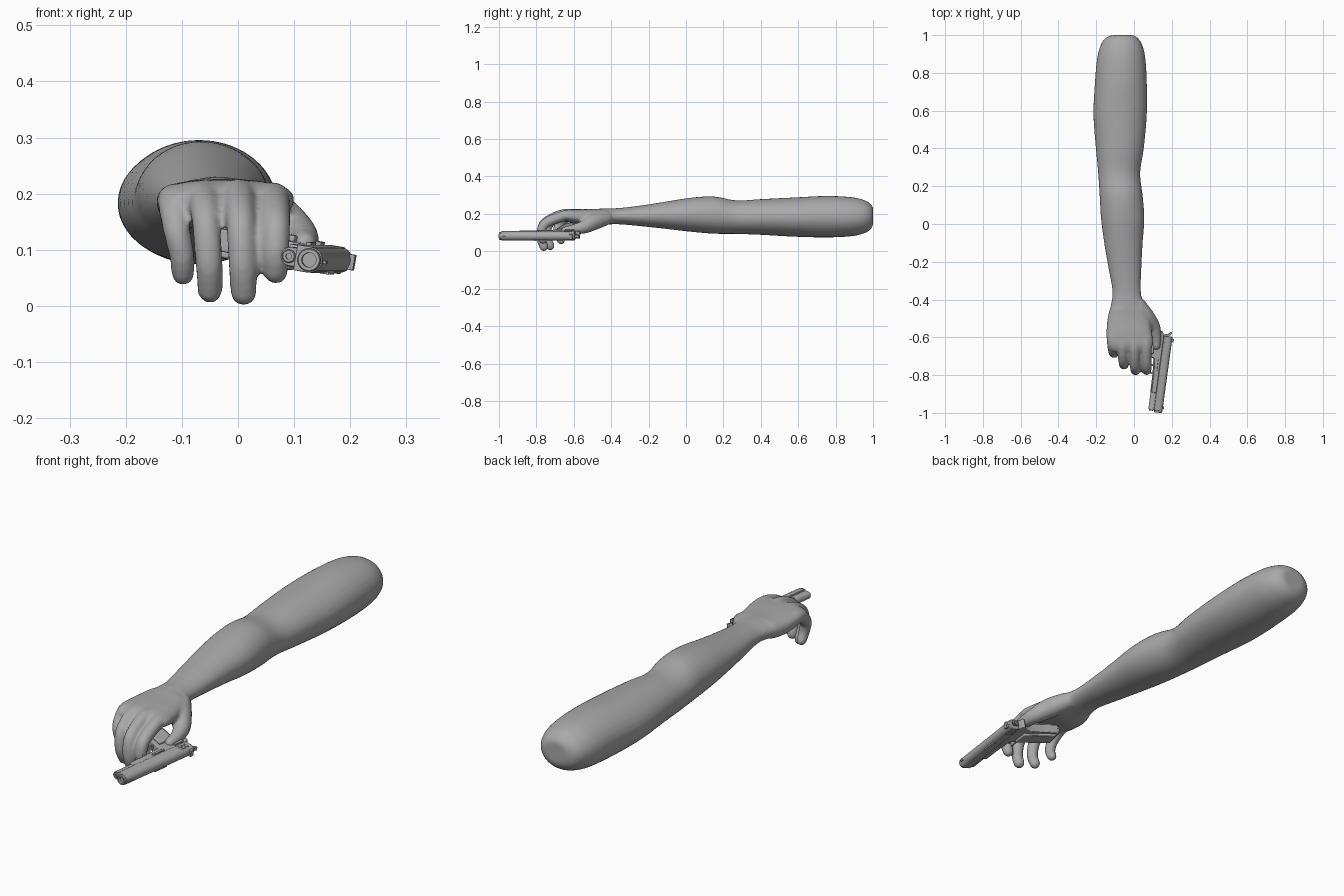
import bpy, bmesh, math
from mathutils import Vector, Matrix

if "Cube" in bpy.data.objects:
    bpy.data.objects.remove(bpy.data.objects["Cube"])

grey = bpy.data.materials.new("plain grey")
grey.diffuse_color = (0.4, 0.4, 0.4, 1)
grey.use_nodes = True
grey.node_tree.nodes["Principled BSDF"].inputs["Base Color"].default_value = grey.diffuse_color


def finish(name, bm, matrix=None):
    bmesh.ops.recalc_face_normals(bm, faces=bm.faces)
    me = bpy.data.meshes.new(name)
    bm.to_mesh(me)
    bm.free()
    me.materials.append(grey)
    ob = bpy.data.objects.new(name, me)
    bpy.context.collection.objects.link(ob)
    if matrix:
        ob.matrix_world = matrix
    return ob


def spline(rows, steps):
    """Catmull-Rom interpolation through rows of numbers."""
    out = []
    for i in range(len(rows) - 1):
        p = [Vector(rows[min(max(i + k, 0), len(rows) - 1)]) for k in (-1, 0, 1, 2)]
        for s in range(steps):
            t = s / steps
            out.append(0.5 * (2 * p[1] + (p[2] - p[0]) * t
                              + (2 * p[0] - 5 * p[1] + 4 * p[2] - p[3]) * t * t
                              + (3 * p[1] - p[0] - 3 * p[2] + p[3]) * t ** 3))
    return out + [Vector(rows[-1])]


# ---- arm and hand: lofted arm, finger chains, fused into one skin ----
bm = bmesh.new()

# outline of the arm: (y, x min, x max), and (z min, z max)
widths = [(1.0, -.115, -.005), (.985, -.15, .02), (.95, -.175, .043), (.88, -.195, .06),
          (.75, -.207, .068), (.58, -.215, .068), (.40, -.202, .052), (.27, -.19, .033),
          (.15, -.182, .046), (.03, -.175, .055), (-.10, -.158, .046), (-.22, -.138, .040),
          (-.35, -.115, .036), (-.42, -.121, .050), (-.50, -.140, .080),
          (-.58, -.146, .096), (-.64, -.140, .100), (-.675, -.115, .085)]
heights = [(.14, .235), (.115, .255), (.095, .275), (.08, .29),
           (.074, .296), (.078, .288), (.088, .279), (.093, .272),
           (.094, .293), (.104, .287), (.119, .267), (.132, .248),
           (.144, .232), (.143, .230), (.135, .226),
           (.145, .226), (.158, .222), (.175, .205)]
rows = [w + h for w, h in zip(widths, heights)]
rings = []
N = 32
for y, x0, x1, z0, z1 in spline([r[:3] for r in rows], 1) and \
        [(a[0], a[1], a[2], b[0], b[1]) for a, b in
         zip(spline([r[:3] for r in rows], 5), spline([r[3:] for r in rows], 5))]:
    e = 0.78 if y < -.45 else 1.0      # squarer section across the palm
    ring = []
    for k in range(N):
        a = 2 * math.pi * k / N
        c, s = math.cos(a), math.sin(a)
        ring.append(bm.verts.new(((x0 + x1) / 2 + (x1 - x0) / 2 * math.copysign(abs(c) ** e, c), y,
                                  (z0 + z1) / 2 + (z1 - z0) / 2 * math.copysign(abs(s) ** e, s))))
    rings.append(ring)
for r0, r1 in zip(rings, rings[1:]):
    for k in range(N):
        bm.faces.new((r0[k], r0[(k + 1) % N], r1[(k + 1) % N], r1[k]))
bm.faces.new(rings[0])
bm.faces.new(rings[-1])

# fingers and thumb: (x, y, z, radius)
digits = [
    [(-.11, -.55, .185, .028), (-.116, -.625, .187, .028), (-.11, -.68, .14, .025),
     (-.10, -.683, .09, .023), (-.098, -.668, .057, .021)],
    [(-.055, -.57, .19, .03), (-.061, -.65, .193, .029), (-.057, -.73, .15, .026),
     (-.052, -.745, .08, .025), (-.05, -.725, .028, .023)],
    [(0, -.58, .19, .03), (.002, -.66, .195, .03), (.005, -.755, .15, .027),
     (.008, -.775, .08, .026), (.01, -.76, .024, .024)],
    [(.055, -.57, .185, .03), (.064, -.65, .19, .029), (.067, -.75, .15, .027),
     (.067, -.775, .10, .025), (.067, -.765, .062, .023)],
    [(.025, -.43, .178, .040), (.065, -.49, .158, .044), (.102, -.54, .132, .036),
     (.117, -.595, .118, .028), (.118, -.645, .110, .023)]]
for chain in digits:
    for x, y, z, r in spline(chain, 9):
        bmesh.ops.create_uvsphere(bm, u_segments=16, v_segments=10, radius=r,
                                  matrix=Matrix.Translation((x, y, z)))
arm = finish("arm_and_hand", bm)
rm = arm.modifiers.new("fuse", 'REMESH')
rm.mode = 'VOXEL'
rm.voxel_size = 0.007
rm.use_smooth_shade = True
sm = arm.modifiers.new("soften", 'SMOOTH')
sm.factor = 0.5
sm.iterations = 6

# ---- pistol lying on its side: local x = muzzle, z = top, in millimetres ----
f = Vector((-.135, -.99, 0)).normalized()
u = Vector((.97, -.13, -.17))
u = (u - f * u.dot(f)).normalized()
s = u.cross(f)
S = 0.002
gun = Matrix.Translation((.127, -.993, .082)) @ Matrix((f, s, u)).transposed().to_4x4() @ Matrix.Scale(S, 4)


def prism(name, profile, axis, a, b, bevel=1.0):
    """Extrude a profile along local x (y,z points) or y (x,z points)."""
    bm = bmesh.new()
    put = (lambda p, t: (t, p[0], p[1])) if axis == 'x' else (lambda p, t: (p[0], t, p[1]))
    lo = [bm.verts.new(put(p, a)) for p in profile]
    hi = [bm.verts.new(put(p, b)) for p in profile]
    bm.faces.new(lo)
    bm.faces.new(hi)
    n = len(profile)
    for i in range(n):
        bm.faces.new((lo[i], lo[(i + 1) % n], hi[(i + 1) % n], hi[i]))
    return dress(finish(name, bm, gun), bevel)


def dress(ob, bevel=0):
    if bevel:
        m = ob.modifiers.new("edge", 'BEVEL')
        m.width = bevel
        m.segments = 2
        m.limit_method = 'ANGLE'
    bpy.context.view_layer.objects.active = ob
    bpy.ops.object.select_all(action='DESELECT')
    ob.select_set(True)
    bpy.ops.object.shade_smooth_by_angle(angle=math.radians(35))
    return ob


def lathe(name, profile, z=0):
    """Turn (x, radius) points around a line parallel to the bore."""
    bm = bmesh.new()
    n = 24
    loops = [[bm.verts.new((x, r * math.cos(2 * math.pi * k / n), z + r * math.sin(2 * math.pi * k / n)))
              for k in range(n)] for x, r in profile]
    for p, q in zip(loops, loops[1:]):
        for k in range(n):
            bm.faces.new((p[k], p[(k + 1) % n], q[(k + 1) % n], q[k]))
    bm.faces.new(loops[0])
    bm.faces.new(loops[-1])
    return dress(finish(name, bm, gun))


def box(name, x0, x1, y0, y1, z0, z1, bevel=.5):
    return prism(name, [(x0, z0), (x1, z0), (x1, z1), (x0, z1)], 'y', y0, y1, bevel)


# slide with rounded top, and the narrower tunnel under it
top = [(11.5 * math.cos(math.radians(t)), 11.5 * math.sin(math.radians(t))) for t in range(0, 181, 15)]
prism("slide", top + [(-11.5, -13), (11.5, -13)], 'x', -201, -2)
low = [(8.5 * math.cos(math.radians(t)), -18 + 8.5 * math.sin(math.radians(t))) for t in range(180, 361, 20)]
prism("recoil_tunnel", [(8.5, -10), (-8.5, -10)] + low, 'x', -60, -3, .6)
lathe("muzzle_bushing", [(-30, 6), (-30, 10.3), (2, 10.3), (3, 9.5), (3, 6.5), (-25, 6.2)])
lathe("recoil_plug", [(-10, 6), (-1, 6), (0, 5), (0, 2.5), (-3, 2.5)], -19)

# frame with grip, seen from the side
prism("frame", [(-48, -13), (-48, -26), (-100, -27), (-138, -30), (-142, -45), (-160, -119), (-206, -113),
                (-204, -90), (-196, -50), (-200, -33), (-213, -22), (-211, -17), (-198, -13)],
      'y', -10, 10, 1.5)
for side in (-1, 1):
    prism("grip_panel", [(-148, -36), (-165, -114), (-202, -109), (-198, -88), (-188, -48), (-186, -36)],
          'y', side * 9, side * 15.5, 2)
    for i in range(6):
        box("slide_serration", -192 + i * 4, -190 + i * 4, side * 11, side * 12, -9, 4, 0)
prism("magazine_base", [(-160, -118), (-161, -122), (-205, -117), (-205, -112)], 'y', -8, 8)

# trigger guard strap, built from short boxes along a curve
guard = spline([(-98, -26), (-101, -40), (-110, -49), (-125, -51), (-143, -48)], 4)
for p, q in zip(guard, guard[1:]):
    d = (q - p).normalized() * 1.0
    n = Vector((-d.y, d.x)) * 1.6
    prism("trigger_guard", [p - d + n, q + d + n, q + d - n, p - d - n], 'y', -5, 5, 0)
prism("trigger", [(-122, -26), (-124, -42), (-120, -43), (-117, -26)], 'y', -3, 3, .5)

# hammer, sights and controls
prism("hammer", [(-198, -12), (-198, -2), (-207, 7), (-213, 9), (-214, 5), (-208, 0), (-204, -12)], 'y', -4, 4, .7)
box("front_sight", -16, -8, -1.5, 1.5, 10, 14.5)
box("rear_sight", -196, -187, -7, 7, 9, 15)
box("ejection_port_plate", -128, -92, 8, 12.2, -2, 7)
box("slide_stop", -140, -108, -13, -9, -20, -15)
box("safety_lever", -196, -172, -13.5, -9, -21, -15)
lathe("spring_housing_pin", [(-203, 3), (-202, 4), (-198, 4)], -6)
